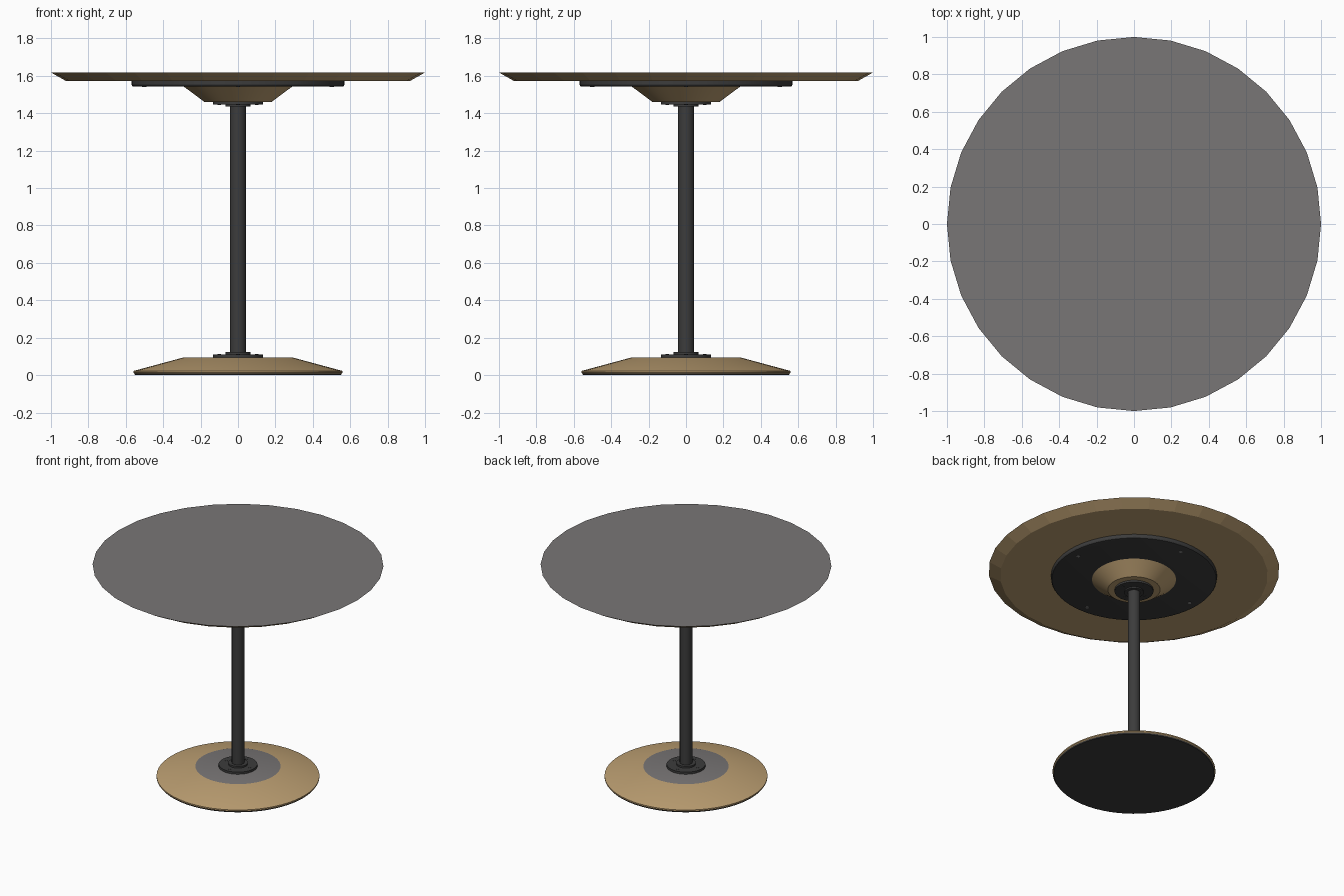
import bpy, bmesh, math

if "Cube" in bpy.data.objects:
    bpy.data.objects.remove(bpy.data.objects["Cube"])


def material(name, rgb):
    m = bpy.data.materials.new(name)
    m.diffuse_color = (*rgb, 1)
    m.use_nodes = True
    m.node_tree.nodes["Principled BSDF"].inputs["Base Color"].default_value = m.diffuse_color
    return m


WOOD = material("wood", (0.51, 0.35, 0.17))
GREY = material("grey_surface", (0.19, 0.18, 0.18))
DARK = material("dark_metal", (0.045, 0.045, 0.045))
STEEL = material("screw_steel", (0.25, 0.25, 0.25))


def lathe(name, profile, mats, sides=64, smooth=True, rule=None, at=(0, 0)):
    """Closed turned solid from (radius, z) points listed bottom to top."""
    bm = bmesh.new()
    rings = []
    for r, z in profile:
        rings.append([bm.verts.new((at[0] + r * math.cos(2 * math.pi * i / sides),
                                    at[1] + r * math.sin(2 * math.pi * i / sides), z))
                      for i in range(sides)])
    for a, b in zip(rings, rings[1:]):
        for i in range(sides):
            j = (i + 1) % sides
            bm.faces.new((a[i], a[j], b[j], b[i]))
    bm.faces.new(rings[0][::-1])
    bm.faces.new(rings[-1])
    bm.normal_update()
    if rule:
        for f in bm.faces:
            f.material_index = rule(f)
    mesh = bpy.data.meshes.new(name)
    bm.to_mesh(mesh)
    bm.free()
    for m in mats:
        mesh.materials.append(m)
    ob = bpy.data.objects.new(name, mesh)
    bpy.context.collection.objects.link(ob)
    if smooth:
        bpy.ops.object.select_all(action='DESELECT')
        ob.select_set(True)
        bpy.context.view_layer.objects.active = ob
        bpy.ops.object.shade_smooth_by_angle(angle=math.radians(30))
    return ob


def top_is_grey(f):
    return 1 if f.normal.z > 0.99 else 0


# Table top: chamfered wood edge with a grey upper face
lathe("table_top", [(0.92, 1.573), (1.0, 1.618)], [WOOD, GREY], 32, False, top_is_grey)

# Mounting plate with rounded lower edge, and wooden cone under it
lathe("mounting_plate", [(0.555, 1.542), (0.565, 1.545), (0.57, 1.553), (0.57, 1.573)], [DARK])
lathe("top_cone", [(0.18, 1.461), (0.29, 1.543)], [WOOD])

# Base: dark foot pad, wooden dome with grey centre
lathe("foot_pad", [(0.55, 0.0), (0.555, 0.008)], [DARK])
lathe("base", [(0.555, 0.008), (0.56, 0.013), (0.56, 0.022), (0.293, 0.094)],
      [WOOD, GREY], rule=top_is_grey)

# Pole with a flange and collar at each end
lathe("pole", [(0.043, 0.1), (0.043, 1.455)], [DARK], 32)
lathe("lower_flange", [(0.133, 0.094), (0.133, 0.11)], [DARK], 48)
lathe("lower_collar", [(0.067, 0.11), (0.067, 0.123)], [DARK], 32)
lathe("upper_flange", [(0.133, 1.447), (0.133, 1.461)], [DARK], 48)
lathe("upper_collar", [(0.067, 1.437), (0.067, 1.447)], [DARK], 32)

# Screws, four on the plate and four on each flange
for k in range(4):
    c, s = round(math.cos(k * math.pi / 2)), round(math.sin(k * math.pi / 2))
    lathe(f"plate_screw_{k + 1}", [(0.012, 1.540), (0.012, 1.545)], [STEEL], 12, at=(0.5 * c, 0.5 * s))
    lathe(f"lower_flange_screw_{k + 1}", [(0.01, 0.108), (0.01, 0.112)], [DARK], 12, at=(0.1 * c, 0.1 * s))
    lathe(f"upper_flange_screw_{k + 1}", [(0.01, 1.445), (0.01, 1.449)], [DARK], 12, at=(0.1 * c, 0.1 * s))
